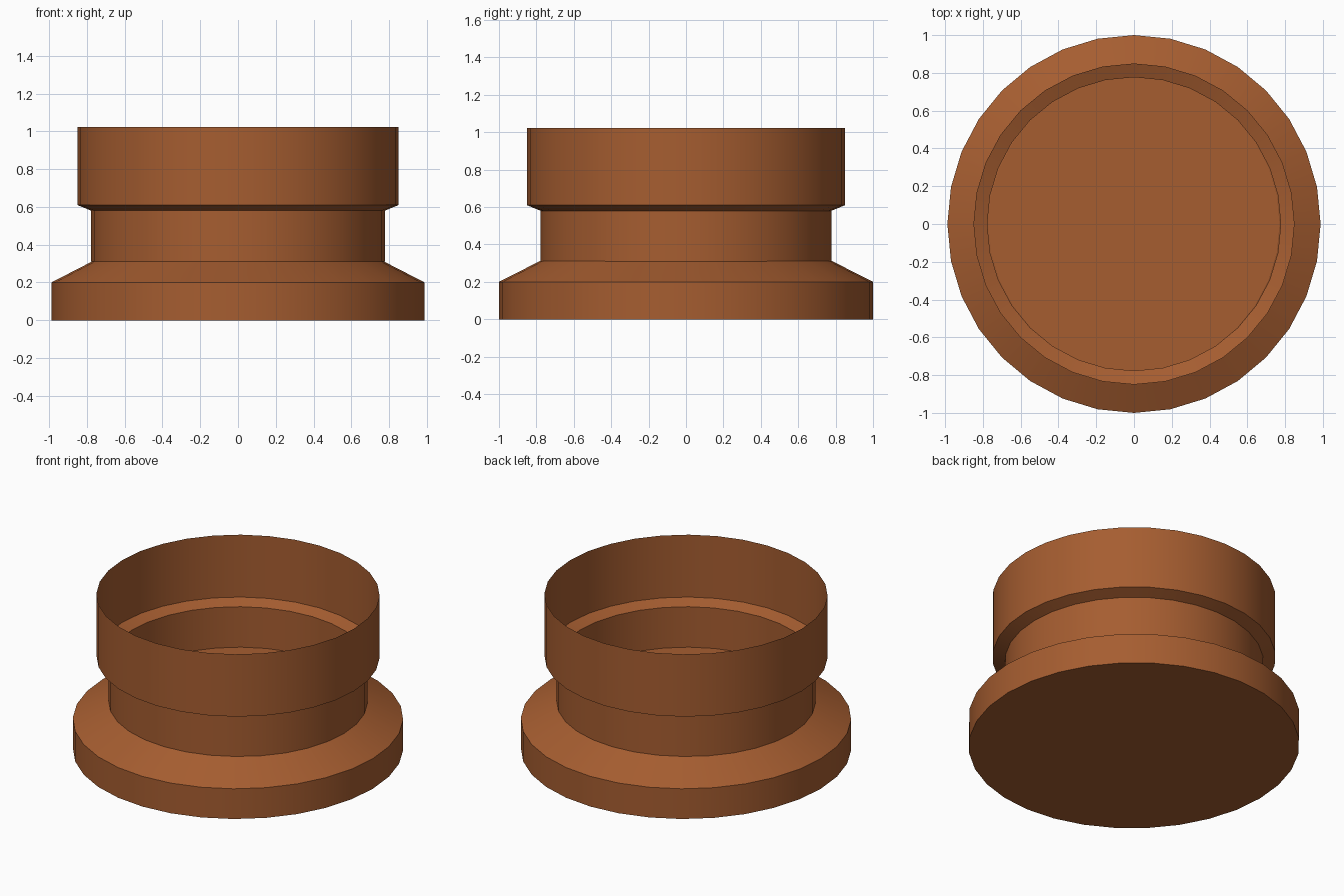
import bpy, bmesh, math

if "Cube" in bpy.data.objects:
    bpy.data.objects.remove(bpy.data.objects["Cube"])

SIDES = 32

brown = bpy.data.materials.new("brown")
brown.diffuse_color = (0.38, 0.11, 0.03, 1)
brown.use_nodes = True
brown.node_tree.nodes["Principled BSDF"].inputs["Base Color"].default_value = brown.diffuse_color


def lathe(name, profile, x_scale=1.0, cap=False):
    """Spin (radius, z) points around z; optionally close both ends."""
    bm = bmesh.new()
    rings = []
    for r, z in profile:
        angles = [2 * math.pi * i / SIDES for i in range(SIDES)]
        rings.append([bm.verts.new((r * x_scale * math.cos(a), r * math.sin(a), z)) for a in angles])
    for low, high in zip(rings, rings[1:]):
        for i in range(SIDES):
            j = (i + 1) % SIDES
            bm.faces.new((low[i], low[j], high[j], high[i]))
    if cap:
        bm.faces.new(rings[0][::-1])
        bm.faces.new(rings[-1])
    mesh = bpy.data.meshes.new(name)
    bm.to_mesh(mesh)
    bm.free()
    obj = bpy.data.objects.new(name, mesh)
    bpy.context.collection.objects.link(obj)
    mesh.materials.append(brown)
    bpy.ops.object.select_all(action='DESELECT')
    obj.select_set(True)
    bpy.context.view_layer.objects.active = obj
    bpy.ops.object.shade_smooth_by_angle(angle=math.radians(20))
    return obj


# Solid foot with a sloped shoulder; its top is the floor of the cup
lathe("base", [(1.0, 0), (1.0, 0.2), (0.78, 0.312)], x_scale=0.988, cap=True)

# Thin open cup: narrow neck flaring into a wider collar
lathe("neck_and_collar", [(0.777, 0.31), (0.777, 0.58), (0.85, 0.61), (0.85, 1.023)])
